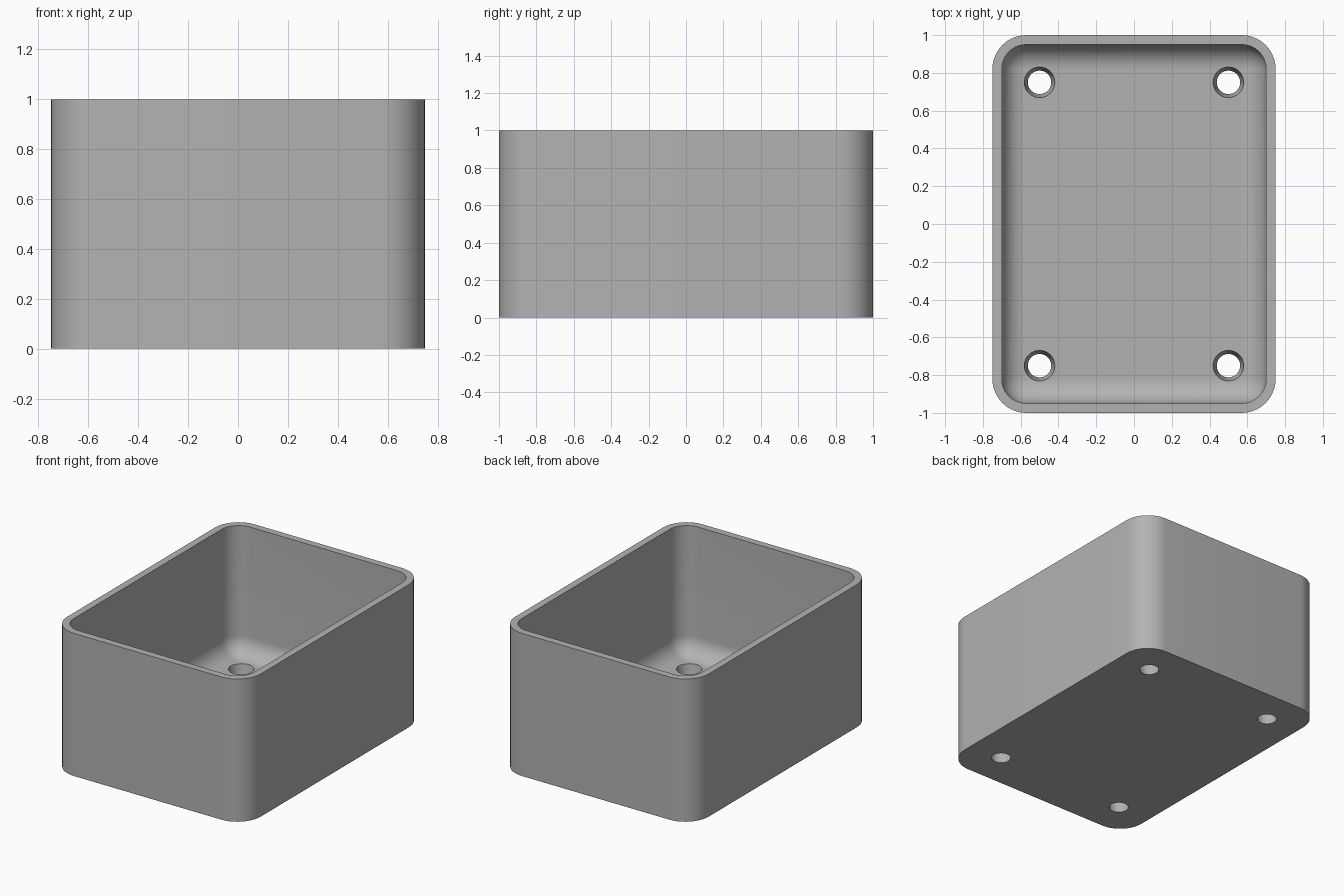
import bpy, bmesh
from math import pi, sin, cos, radians

cube = bpy.data.objects.get("Cube")
if cube:
    bpy.data.objects.remove(cube, do_unlink=True)

HALF_X, HALF_Y, HEIGHT = 0.75, 1.0, 1.0
WALL, FLOOR = 0.05, 0.1
OUTER_R, FILLET = 0.18, 0.13
STEPS = 10

grey = bpy.data.materials.new("plain grey")
grey.use_nodes = True
colour = (0.45, 0.45, 0.45, 1)
grey.diffuse_color = colour
grey.node_tree.nodes["Principled BSDF"].inputs["Base Color"].default_value = colour


def add_object(name, bm):
    bmesh.ops.recalc_face_normals(bm, faces=bm.faces)
    mesh = bpy.data.meshes.new(name)
    bm.to_mesh(mesh)
    bm.free()
    mesh.materials.append(grey)
    obj = bpy.data.objects.new(name, mesh)
    bpy.context.collection.objects.link(obj)
    return obj


def rounded_ring(bm, inset, z):
    """Rounded rectangle, moved inwards from the outer wall by inset."""
    r = max(OUTER_R - inset, 0.003)
    cx, cy = HALF_X - inset - r, HALF_Y - inset - r
    ring = []
    for quarter, (sx, sy) in enumerate([(1, 1), (-1, 1), (-1, -1), (1, -1)]):
        for i in range(STEPS + 1):
            a = (quarter + i / STEPS) * pi / 2
            ring.append(bm.verts.new((sx * cx + r * cos(a), sy * cy + r * sin(a), z)))
    return ring


def loft(bm, rings):
    for low, high in zip(rings, rings[1:]):
        for i in range(len(low)):
            j = (i + 1) % len(low)
            bm.faces.new((low[i], low[j], high[j], high[i]))
    bm.faces.new(rings[0])
    bm.faces.new(rings[-1])


# Open box: outer wall, rim, inner wall, rounded join, floor
levels = [(0, 0), (0, HEIGHT), (WALL, HEIGHT)]
for i in range(STEPS + 1):
    a = i / STEPS * pi / 2
    levels.append((WALL + FILLET * (1 - cos(a)), FLOOR + FILLET * (1 - sin(a))))
bm = bmesh.new()
loft(bm, [rounded_ring(bm, inset, z) for inset, z in levels])
box = add_object("open_box", bm)

# Tapered screw holes through the floor
TOP_R, BOTTOM_R, EXTRA = 0.081, 0.062, 0.02
slope = (TOP_R - BOTTOM_R) / FLOOR * EXTRA
bm = bmesh.new()
for x in (-0.5, 0.5):
    for y in (-0.75, 0.75):
        cone = bmesh.ops.create_cone(
            bm, cap_ends=True, segments=40, radius1=BOTTOM_R - slope,
            radius2=TOP_R + slope, depth=FLOOR + 2 * EXTRA)
        bmesh.ops.translate(bm, verts=cone["verts"], vec=(x, y, FLOOR / 2))
cutter = add_object("hole_cutter", bm)
cutter.hide_render = True

cut = box.modifiers.new("holes", "BOOLEAN")
cut.operation = "DIFFERENCE"
cut.solver = "EXACT"
cut.object = cutter
bpy.ops.object.select_all(action="DESELECT")
bpy.context.view_layer.objects.active = box
box.select_set(True)
bpy.ops.object.modifier_apply(modifier=cut.name)
bpy.data.objects.remove(cutter, do_unlink=True)
bpy.ops.object.shade_smooth_by_angle(angle=radians(35))
